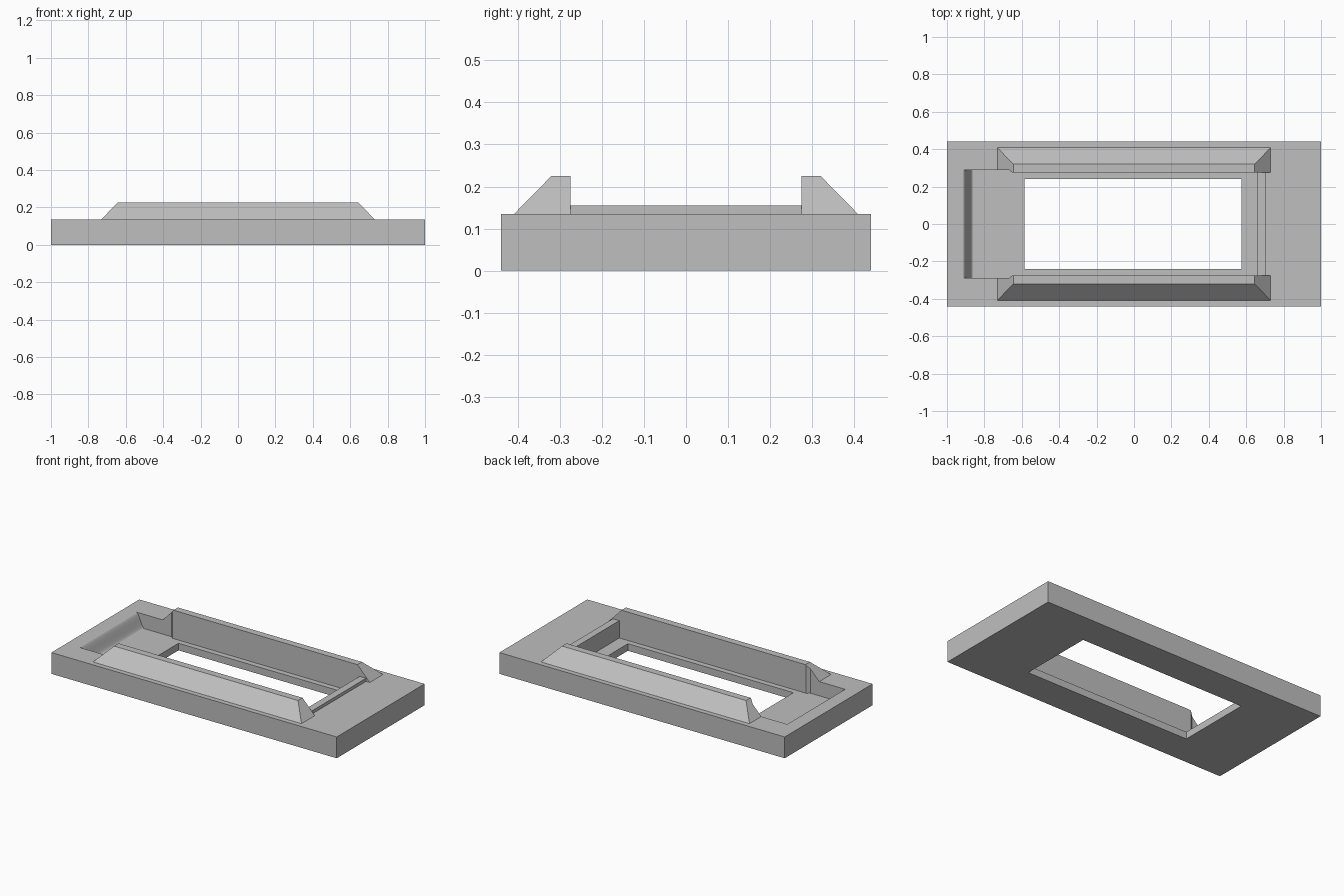
import bpy
import bmesh

if "Cube" in bpy.data.objects:
    bpy.data.objects.remove(bpy.data.objects["Cube"], do_unlink=True)

TOP, FLOOR, RIDGE_TOP = 0.135, 0.045, 0.225

grey = bpy.data.materials.new("plain grey")
grey.use_nodes = True
colour = (0.52, 0.52, 0.52, 1)
grey.diffuse_color = colour
grey.node_tree.nodes["Principled BSDF"].inputs["Base Color"].default_value = colour


def loft(name, lower, upper):
    """Closed solid between two matching rings of points."""
    bm = bmesh.new()
    a = [bm.verts.new(p) for p in lower]
    b = [bm.verts.new(p) for p in upper]
    bm.faces.new(a)
    bm.faces.new(b)
    n = len(a)
    for i in range(n):
        j = (i + 1) % n
        bm.faces.new((a[i], a[j], b[j], b[i]))
    bmesh.ops.recalc_face_normals(bm, faces=bm.faces)
    mesh = bpy.data.meshes.new(name)
    bm.to_mesh(mesh)
    bm.free()
    mesh.materials.append(grey)
    obj = bpy.data.objects.new(name, mesh)
    bpy.context.collection.objects.link(obj)
    return obj


def prism(name, plan, z0, z1):
    return loft(name, [(x, y, z0) for x, y in plan], [(x, y, z1) for x, y in plan])


def rect(x0, x1, y0, y1):
    return [(x0, y0), (x1, y0), (x1, y1), (x0, y1)]


def combine(body, tool, operation):
    mod = body.modifiers.new(tool.name, "BOOLEAN")
    mod.operation = operation
    mod.solver = "EXACT"
    mod.object = tool
    bpy.context.view_layer.objects.active = body
    bpy.ops.object.modifier_apply(modifier=mod.name)
    bpy.data.objects.remove(tool, do_unlink=True)


# Base plate
frame = prism("slotted_frame", rect(-1, 1, -0.44, 0.44), 0, TOP)

# Side ridges with sloped outer faces and ends, rooted in the plate
root = 0.02
for side in (-1, 1):
    def ring(half_length, outer, z):
        return [(x, side * y, z) for x, y in rect(-half_length, half_length, 0.275, outer)]
    ridge = loft("ridge", ring(0.73 + root, 0.408 + root, TOP - root),
                 ring(0.645, 0.32, RIDGE_TOP))
    combine(frame, ridge, "UNION")

# Low stop bar between the ridges
combine(frame, prism("stop_bar", rect(0.64, 0.705, -0.28, 0.28), 0.1, 0.155), "UNION")

# Main pocket, flaring at the entry end
half = [(-0.75, 0.29), (-0.67, 0.29), (-0.65, 0.275), (0.66, 0.275)]
plan = half + [(x, -y) for x, y in reversed(half)]
combine(frame, prism("pocket_cutter", plan, FLOOR, 0.4), "DIFFERENCE")

# Entry recess with a smooth S-curved end
steps = 16
profile = [(-0.915, 0.4)]
for i in range(steps + 1):
    t = i / steps
    ease = t * t * (3 - 2 * t)
    profile.append((-0.915 + 0.055 * t, TOP + (FLOOR - TOP) * ease))
profile += [(-0.70, FLOOR), (-0.70, 0.4)]
recess = loft("recess_cutter", [(x, -0.29, z) for x, z in profile],
              [(x, 0.29, z) for x, z in profile])
combine(frame, recess, "DIFFERENCE")

# Window through the floor
window = prism("window_cutter", rect(-0.585, 0.575, -0.24, 0.24), -0.1, 0.1)
combine(frame, window, "DIFFERENCE")

# Smooth only the curved end of the recess
for face in frame.data.polygons:
    n = face.normal
    face.use_smooth = face.center.x < -0.8 and n.x > 0.01 and n.z > 0.01
